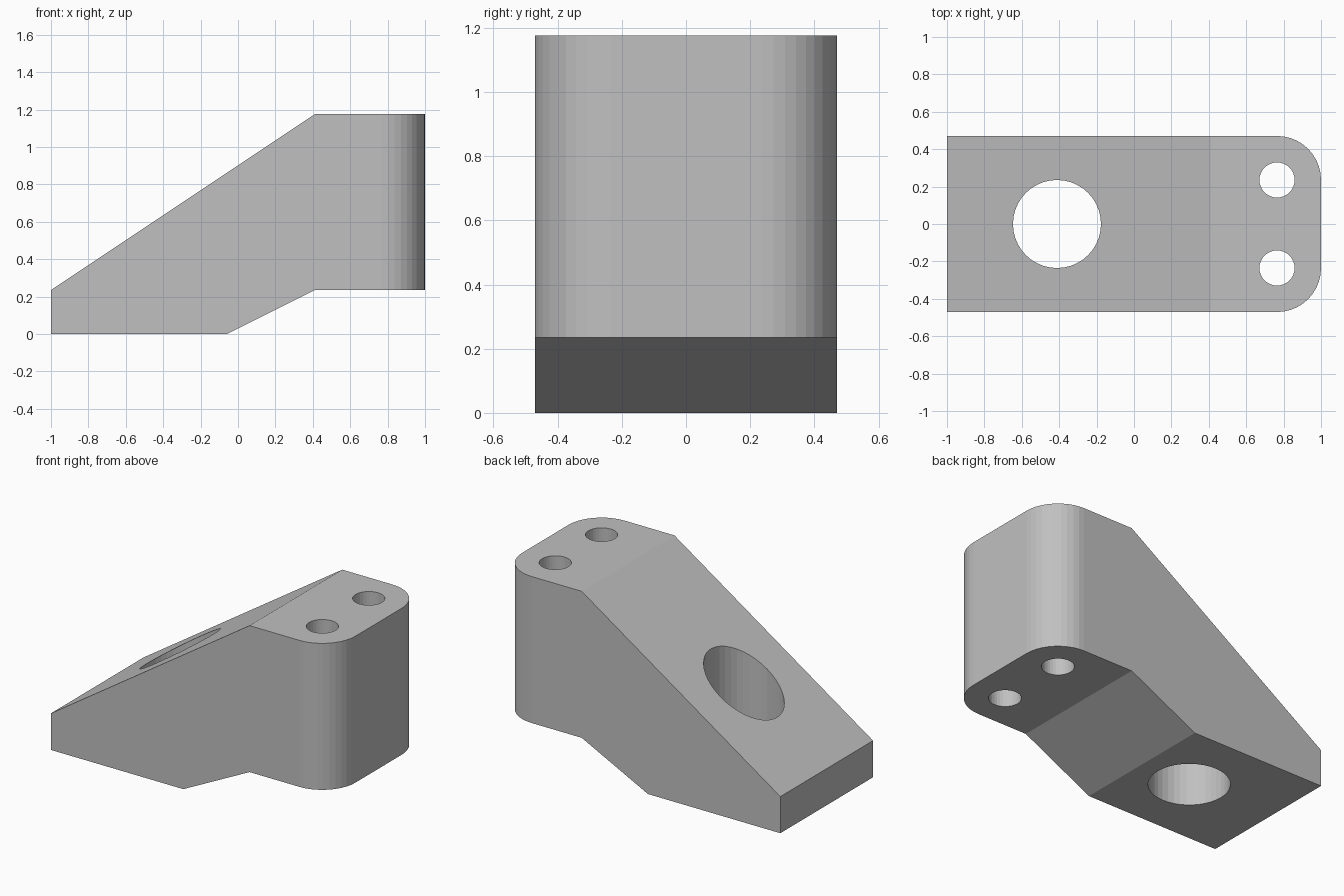
import bpy, bmesh, math

if "Cube" in bpy.data.objects:
    bpy.data.objects.remove(bpy.data.objects["Cube"])

U = 2 / 8.5  # design unit: the part is 8.5 x 4 x 5 units

grey = bpy.data.materials.new("plain grey")
grey.diffuse_color = (0.53, 0.53, 0.53, 1)
grey.use_nodes = True
grey.node_tree.nodes["Principled BSDF"].inputs["Base Color"].default_value = grey.diffuse_color


def prism(name, points, axis, lo, hi):
    """Extrude a 2D outline: axis 'y' takes (x, z) points, axis 'z' takes (x, y)."""
    def place(p, t):
        return (p[0], t, p[1]) if axis == 'y' else (p[0], p[1], t)
    bm = bmesh.new()
    a = [bm.verts.new(place(p, lo)) for p in points]
    b = [bm.verts.new(place(p, hi)) for p in points]
    bm.faces.new(a)
    bm.faces.new(b)
    for i in range(len(a)):
        j = (i + 1) % len(a)
        bm.faces.new((a[i], a[j], b[j], b[i]))
    bmesh.ops.recalc_face_normals(bm, faces=bm.faces)
    mesh = bpy.data.meshes.new(name)
    bm.to_mesh(mesh)
    bm.free()
    mesh.materials.append(grey)
    ob = bpy.data.objects.new(name, mesh)
    bpy.context.collection.objects.link(ob)
    return ob


def arc(cx, cy, r, start, end, steps):
    return [(cx + r * math.cos(math.radians(start + (end - start) * i / steps)),
             cy + r * math.sin(math.radians(start + (end - start) * i / steps)))
            for i in range(steps + 1)]


def cut(target, operation, tool):
    mod = target.modifiers.new(tool.name, 'BOOLEAN')
    mod.operation = operation
    mod.solver = 'EXACT'
    mod.object = tool
    tool.hide_render = True
    tool.hide_set(True)


# Side profile of the bracket
side = [(0, 0), (4, 0), (6, 1), (8.5, 1), (8.5, 5), (6, 5), (0, 1)]
bracket = prism("bracket", [(x * U - 1, z * U) for x, z in side], 'y', -2 * U, 2 * U)

# Plan outline with two rounded corners at the tall end
x_arc = 1 - U
plan = [(-1.2, -2 * U)] + arc(x_arc, -U, U, -90, 0, 10) \
    + arc(x_arc, U, U, 0, 90, 10) + [(-1.2, 2 * U)]
# Straight sides sit just outside the bracket so only the corners are trimmed
plan = [(x, y * 1.0002) for x, y in plan]
cut(bracket, 'INTERSECT', prism("corner_cutter", plan, 'z', -0.3, 1.5))

# Large hole through the slope, two small holes through the tall end
holes = [("large_hole_cutter", 2.5, 0, 1, 40),
         ("small_hole_cutter_front", 7.5, -1, 0.4, 32),
         ("small_hole_cutter_back", 7.5, 1, 0.4, 32)]
for name, x, y, r, n in holes:
    ring = arc(x * U - 1, y * U, r * U, 0, 360, n)[:-1]
    cut(bracket, 'DIFFERENCE', prism(name, ring, 'z', -0.3, 1.5))
